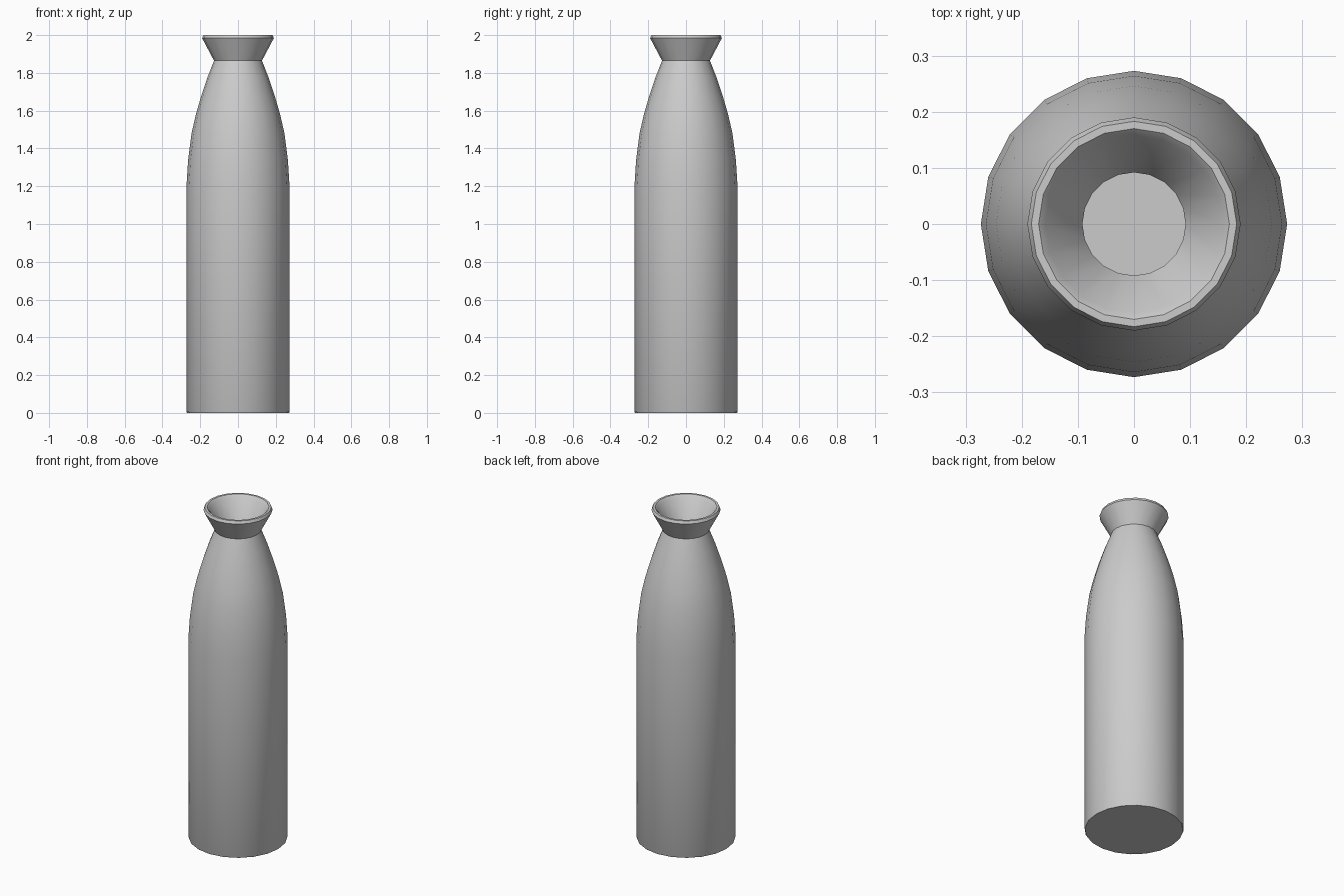
import bpy, bmesh, math

if "Cube" in bpy.data.objects:
    bpy.data.objects.remove(bpy.data.objects["Cube"])

SIDES = 20

# bottle profile (radius, height): outside upward, over the lip, inside downward
outer = [(0.27, 0.0), (0.273, 0.006), (0.273, 1.2), (0.264, 1.34), (0.246, 1.48),
         (0.223, 1.58), (0.197, 1.67), (0.162, 1.775), (0.127, 1.865)]
lip = [(0.19, 1.984), (0.183, 2.0), (0.17, 2.0), (0.158, 1.988)]
inner = [(0.092, 1.864), (0.128, 1.764), (0.163, 1.66), (0.189, 1.57),
         (0.212, 1.47), (0.23, 1.335), (0.239, 1.2), (0.239, 0.035)]
profile = outer + lip + inner

bm = bmesh.new()
rings = []
for r, z in profile:
    rings.append([bm.verts.new((r * math.cos(2 * math.pi * i / SIDES),
                                r * math.sin(2 * math.pi * i / SIDES), z))
                  for i in range(SIDES)])
for a, b in zip(rings, rings[1:]):
    for i in range(SIDES):
        j = (i + 1) % SIDES
        bm.faces.new((a[i], a[j], b[j], b[i]))

# underside and inner floor
bm.faces.new(rings[0][::-1])
bm.faces.new(rings[-1])
bmesh.ops.recalc_face_normals(bm, faces=bm.faces)

mesh = bpy.data.meshes.new("bottle")
bm.to_mesh(mesh)
bm.free()
bottle = bpy.data.objects.new("bottle", mesh)
bpy.context.collection.objects.link(bottle)
bpy.context.view_layer.objects.active = bottle
bottle.select_set(True)
bpy.ops.object.shade_smooth_by_angle(angle=math.radians(30))
